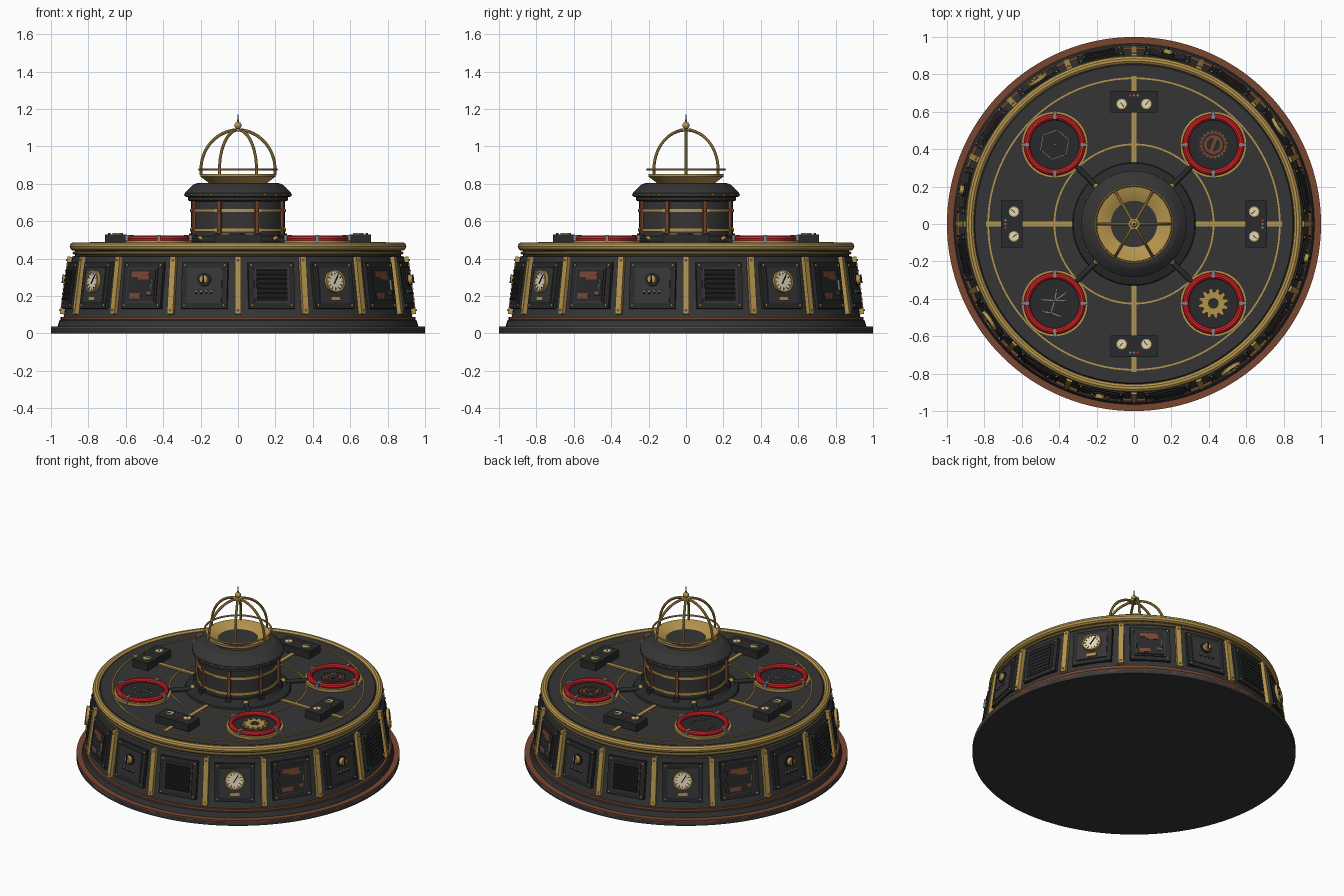
import bpy, bmesh, math
from mathutils import Matrix, Vector
from math import sin, cos, pi, radians

if "Cube" in bpy.data.objects:
    bpy.data.objects.remove(bpy.data.objects["Cube"])

COLORS = {
    "charcoal": (0.036, 0.036, 0.037), "dark_iron": (0.022, 0.023, 0.024),
    "brass": (0.47, 0.30, 0.075), "copper": (0.19, 0.062, 0.03),
    "red": (0.66, 0.016, 0.022), "cream": (0.75, 0.68, 0.50),
    "steel": (0.22, 0.22, 0.23), "black": (0.008, 0.008, 0.008),
}
MATS = {}
for cname, c in COLORS.items():
    MATS[cname] = bpy.data.materials.new(cname)
    MATS[cname].diffuse_color = (*c, 1)

parts = {}
I = Matrix.Identity(4)
T = lambda x, y, z: Matrix.Translation((x, y, z))
R = lambda deg, axis: Matrix.Rotation(radians(deg), 4, axis)


def get(name, mat):
    return parts.setdefault(name, (bmesh.new(), mat))[0]


def box(name, mat, M, c, s):
    bmesh.ops.create_cube(get(name, mat), size=1, matrix=M @ T(*c) @ Matrix.Diagonal((*s, 1)))


def cyl(name, mat, M, c, r, d, r2=None, seg=24):
    bmesh.ops.create_cone(get(name, mat), cap_ends=True, segments=seg, radius1=r,
                          radius2=r if r2 is None else r2, depth=d, matrix=M @ T(*c))


def ball(name, mat, M, c, r):
    bmesh.ops.create_uvsphere(get(name, mat), u_segments=12, v_segments=8, radius=r, matrix=M @ T(*c))


def lathe(name, mat, prof, M=I, seg=96, arc=2 * pi, closed=False):
    bm = get(name, mat)
    full = arc > 6.28
    rows = []
    for i in range(seg if full else seg + 1):
        a = arc * i / seg
        rows.append([bm.verts.new(M @ Vector((r * cos(a), r * sin(a), z))) for r, z in prof])
    n = len(prof)
    for i in range(seg):
        p, q = rows[i], rows[(i + 1) % len(rows)]
        for j in range(n if closed else n - 1):
            k = (j + 1) % n
            bm.faces.new((p[j], q[j], q[k], p[k]))


def ring(name, mat, R0, r, M=I, seg=96, arc=2 * pi, sides=10):
    lathe(name, mat, [(R0 + r * cos(2 * pi * i / sides), r * sin(2 * pi * i / sides))
                      for i in range(sides)], M, seg, arc, True)


def band(name, mat, r0, r1, z0, z1, M=I, seg=96):
    lathe(name, mat, [(r0, z0), (r1, z0), (r1, z1), (r0, z1)], M, seg, closed=True)


def gear(name, mat, M, r0, r1, teeth, z0, z1):
    bm = get(name, mat)
    pts = []
    for i in range(teeth):
        for f, r in ((0, r0), (0.2, r1), (0.55, r1), (0.75, r0)):
            a = 2 * pi * (i + f) / teeth
            pts.append((r * cos(a), r * sin(a)))
    lo, hi = [[bm.verts.new(M @ Vector((x, y, z))) for x, y in pts] for z in (z0, z1)]
    bm.faces.new(hi)
    bm.faces.new(lo[::-1])
    for i in range(len(pts)):
        j = (i + 1) % len(pts)
        bm.faces.new((lo[i], lo[j], hi[j], hi[i]))


def line(name, mat, M, a, b, z, w):
    d = Vector(b) - Vector(a)
    m = (Vector(a) + Vector(b)) / 2
    box(name, mat, M @ T(m.x, m.y, z) @ Matrix.Rotation(math.atan2(d.y, d.x), 4, 'Z'),
        (0, 0, 0), (d.length, w, 0.006))


# Body: stepped plinth, sloped wall and deck
lathe("body", "charcoal", [(0, 0), (1, 0), (1, .03), (.965, .036), (.955, .07), (.937, .08), (.93, .095),
                           (.887, .41), (.872, .415), (.87, .45), (.85, .48), (0, .48)], seg=128)
band("plinth_rim", "copper", .96, 1.0, .014, .037, seg=128)
band("plinth_trim", "copper", .92, .948, .072, .088, seg=128)
ring("upper_trim", "brass", .876, .008, T(0, 0, .43))
ring("deck_rim", "brass", .877, .023, T(0, 0, .465))

# Wall: pilasters and four repeating kinds of panel
SL = -7.8
for k in range(16):
    P = R(22.5 * k, 'Z') @ T(0, -.908, .255) @ R(SL, 'X')
    box("pilasters", "brass", P, (0, -.004, 0), (.034, .04, .31))
    for z in (-.135, .135):
        ball("pilaster_rivets", "brass", P, (0, -.025, z), .006)
    A = R(22.5 * k + 11.25, 'Z') @ T(0, -.908, .255) @ R(SL, 'X')
    F = A @ R(90, 'X')  # local x right, y up, z outward
    box("panel_plates", "dark_iron", F, (0, 0, 0), (.25, .25, .026))
    box("panel_insets", "charcoal", F, (0, 0, .013), (.19, .19, .012))
    for sx in (-1, 1):
        for sy in (-1, 1):
            ball("panel_rivets", "brass", F, (sx * .108, sy * .108, .014), .007)
    kind = k % 4
    if kind == 0:      # vent
        box("vent_recess", "black", F, (0, 0, .018), (.165, .17, .006))
        for i in range(7):
            box("vent_slats", "dark_iron", F @ T(0, -.075 + .025 * i, .023) @ R(30, 'X'), (0, 0, 0), (.165, .014, .008))
    elif kind == 1:    # gauge
        G = F @ T(0, .02, 0)
        cyl("gauge_dials", "cream", G, (0, 0, .02), .052, .024)
        band("gauge_bezels", "brass", .05, .06, .015, .038, G, 32)
        for i in range(12):
            box("gauge_marks", "black", G @ R(30 * i, 'Z'), (.041, 0, .0325), (.012, .004, .003))
        box("gauge_marks", "black", G @ R(58, 'Z'), (.01, 0, .034), (.055, .006, .003))
        box("gauge_nameplates", "brass", F, (0, -.072, .02), (.06, .02, .012))
    elif kind == 2:    # rusted hatch
        box("hatches", "dark_iron", F, (0, 0, .018), (.17, .17, .012))
        for x, y, w, h in ((-.01, .058, .11, .028), (.015, .04, .075, .02), (-.035, -.058, .07, .028), (.055, -.045, .03, .02)):
            box("rust_patches", "copper", F, (x, y, .023), (w, h, .007))
        box("hatch_handles", "steel", F, (.07, 0, .03), (.008, .06, .012))
    else:              # knob with lamps
        cyl("knob_bases", "dark_iron", F, (0, .03, .022), .036, .012)
        cyl("knobs", "brass", F, (0, .03, .035), .027, .03, .022)
        box("knob_grips", "black", F, (0, .03, .052), (.008, .045, .006))
        for i in range(4):
            cyl("switch_lamps", "steel", F, (-.042 + .028 * i, -.035, .022), .008, .014, seg=10)
            cyl("switch_caps", "black", F, (-.042 + .028 * i, -.043, .03), .005, .006, seg=8)

# Deck: inlaid rings, radial strips and control boxes
band("deck_inlays", "brass", .775, .784, .475, .485)
band("deck_inlays", "brass", .421, .43, .475, .485)
for k in range(4):
    D = R(90 * k, 'Z')
    box("deck_strips", "brass", D, (0, .56, .482), (.026, .46, .012))
    box("control_boxes", "dark_iron", D, (0, .653, .505), (.25, .116, .05))
    for sx in (-1, 1):
        G = D @ T(sx * .066, .642, .53)
        cyl("control_dials", "cream", G, (0, 0, .001), .024, .008, seg=20)
        band("control_bezels", "brass", .023, .028, -.003, .008, G, 20)
        box("control_needles", "black", G @ R(sx * 50, 'Z'), (.005, 0, .006), (.028, .004, .003))
    for i, m in enumerate(("red", "steel", "steel")):
        cyl("control_lamp_" + m, m, D, (-.02 + .02 * i, .688, .532), .006, .012, seg=10)

# Deck: four round stations with red rings
for k in range(4):
    S = R(45 + 90 * k, 'Z') @ T(.6, 0, .48) @ R(-45 - 90 * k, 'Z')
    band("station_collars", "brass", .14, .178, -.005, .018, S, 48)
    cyl("station_floors", "dark_iron", S, (0, 0, .008), .15, .024, seg=48)
    ring("station_rings", "red", .148, .017, S @ T(0, 0, .028), 48)
    for i in range(4):
        box("station_clamps", "steel", S @ R(90 * i, 'Z'), (.157, 0, .026), (.044, .018, .042))
    P = R(45 + 90 * k, 'Z')
    cyl("feed_pipes", "dark_iron", P @ T(.35, 0, .495) @ R(90, 'Y'), (0, 0, 0), .014, .17, seg=12)
    ball("feed_pipe_joints", "brass", P, (.285, 0, .505), .016)
    if k == 0:      # copper cogwheel
        gear("copper_cog", "copper", S, .066, .076, 20, .015, .026)
        band("cog_groove", "dark_iron", .05, .06, .02, .028, S, 32)
        cyl("cog_groove", "dark_iron", S, (0, 0, .024), .036, .008)
        box("copper_cog_bar", "copper", S @ R(70, 'Z'), (0, 0, .026), (.075, .018, .012))
    elif k == 1:    # hexagon of thin rods
        h = [(.08 * cos(radians(60 * i + 20)), .08 * sin(radians(60 * i + 20))) for i in range(6)]
        for i in range(6):
            line("hexagon_rods", "steel", S, h[i], h[(i + 1) % 6], .022, .003)
            ball("hexagon_nodes", "steel", S, (*h[i], .023), .006)
        ball("hexagon_nodes", "steel", S, (0, 0, .023), .007)
    elif k == 2:    # branching rods
        n = [(-.07, .02), (0, .015), (.06, .055), (.01, .07), (-.02, -.05), (.03, -.07), (-.06, -.045), (.06, .015)]
        for a, b in ((0, 1), (1, 2), (1, 3), (1, 4), (4, 5), (4, 6), (1, 7)):
            line("branch_rods", "steel", S, n[a], n[b], .022, .006)
        for p in n:
            ball("branch_nodes", "steel", S, (*p, .023), .007)
    else:           # brass cogwheel
        gear("brass_cog", "brass", S, .06, .08, 12, .015, .03)
        cyl("brass_cog_hub", "dark_iron", S, (0, 0, .027), .028, .01)

# Tower: skirt, drum, straps and cap
lathe("tower_skirt", "dark_iron", [(.33, .478), (.325, .49), (.28, .503), (.265, .52), (.24, .52)])
lathe("tower_drum", "charcoal", [(.25, .49), (.25, .705), (.268, .712), (.268, .728), (.284, .732),
                                 (.284, .752), (.24, .795), (.22, .803), (0, .803)])
for z in (.545, .65):
    band("drum_bands", "brass", .245, .257, z, z + .016)
for k in range(8):
    D = R(45 * k + 22.5, 'Z')
    box("drum_straps", "copper", D, (.255, 0, .615), (.022, .02, .185))
    box("strap_feet", "dark_iron", D, (.26, 0, .52), (.035, .034, .03))
    for z in (.56, .66):
        ball("strap_rivets", "brass", D, (.267, 0, z), .007)
for k in range(24):
    ball("cap_rivets", "brass", R(15 * k, 'Z'), (.284, 0, .741), .006)

# Bowl, cage and finial
lathe("bowl", "brass", [(.15, .80), (.165, .812), (.2, .838), (.2, .852), (.192, .852), (.12, .818), (.12, .80)], seg=64)
cyl("bowl_floor", "charcoal", I, (0, 0, .812), .125, .016, seg=48)
ring("cage_ring", "brass", .207, .006, T(0, 0, .876), 64, sides=8)
for a in (0, 60, 120):
    C = R(a, 'Z') @ T(0, 0, .876) @ Matrix.Diagonal((1, 1, 1.07, 1)) @ R(90, 'X')
    ring("cage_ribs", "brass", .198, .008, C, 32, pi, 8)
    for s in (-1, 1):
        cyl("cage_posts", "brass", R(a, 'Z'), (s * .198, 0, .862), .008, .03, seg=8)
cyl("finial_collar", "brass", I, (0, 0, 1.088), .03, .014)
ball("finial_ball", "brass", I, (0, 0, 1.112), .019)
cyl("finial_spike", "steel", I, (0, 0, 1.15), .006, .05, .001, 10)

# Turn every part into an object, smooth with sharp edges kept
for name, (bm, mat) in parts.items():
    bmesh.ops.remove_doubles(bm, verts=bm.verts, dist=1e-5)
    bmesh.ops.recalc_face_normals(bm, faces=bm.faces)
    me = bpy.data.meshes.new(name)
    bm.to_mesh(me)
    bm.free()
    me.materials.append(MATS[mat])
    me.shade_smooth()
    me.set_sharp_from_angle(angle=radians(32))
    bpy.context.collection.objects.link(bpy.data.objects.new(name, me))

for m in bpy.data.materials:
    if m.users and not m.is_grease_pencil:
        m.use_nodes = True
        m.node_tree.nodes["Principled BSDF"].inputs["Base Color"].default_value = m.diffuse_color
